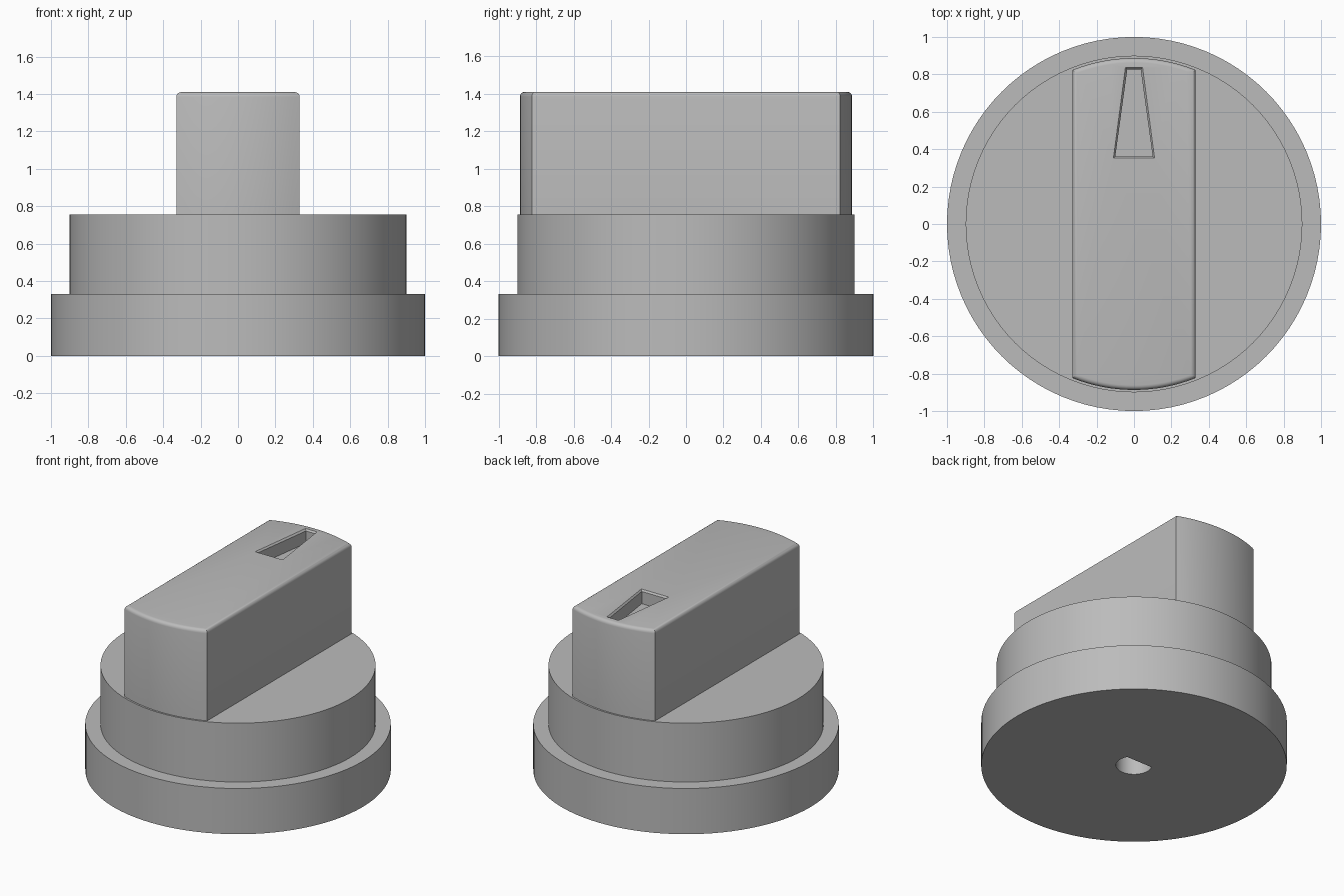
import bpy
import bmesh
import math

cube = bpy.data.objects.get("Cube")
if cube:
    bpy.data.objects.remove(cube, do_unlink=True)

SEGMENTS = 96
TOP = 1.41

grey = bpy.data.materials.new("mid grey plastic")
grey.use_nodes = True
GREY = (0.5, 0.5, 0.5, 1)
grey.diffuse_color = GREY
grey.node_tree.nodes["Principled BSDF"].inputs["Base Color"].default_value = GREY


def arc(radius, start, end, steps):
    """Points along a circular arc, angles in radians."""
    return [(radius * math.cos(start + (end - start) * i / steps),
             radius * math.sin(start + (end - start) * i / steps))
            for i in range(steps + 1)]


def loft(name, layers, round_top=0.0):
    """Solid through stacked (outline, height) layers with capped ends."""
    bm = bmesh.new()
    rings = [[bm.verts.new((x, y, z)) for x, y in outline] for outline, z in layers]
    count = len(rings[0])
    for low, high in zip(rings, rings[1:]):
        for i in range(count):
            j = (i + 1) % count
            bm.faces.new((low[i], low[j], high[j], high[i]))
    bm.faces.new(rings[0][::-1])
    cap = bm.faces.new(rings[-1])
    bmesh.ops.recalc_face_normals(bm, faces=bm.faces[:])
    if round_top:
        bmesh.ops.bevel(bm, geom=list(cap.edges), offset=round_top, segments=4,
                        profile=0.5, affect='EDGES', clamp_overlap=True)
    mesh = bpy.data.meshes.new(name)
    bm.to_mesh(mesh)
    bm.free()
    mesh.materials.append(grey)
    obj = bpy.data.objects.new(name, mesh)
    bpy.context.collection.objects.link(obj)
    return obj


def activate(obj):
    bpy.ops.object.select_all(action='DESELECT')
    obj.select_set(True)
    bpy.context.view_layer.objects.active = obj


def carve(obj, cutter):
    """Subtract the cutter, then smooth the curved walls."""
    cutter.hide_render = True
    cut = obj.modifiers.new("cut", 'BOOLEAN')
    cut.operation = 'DIFFERENCE'
    cut.solver = 'EXACT'
    cut.object = cutter
    activate(obj)
    bpy.ops.object.modifier_apply(modifier=cut.name)
    bpy.data.objects.remove(cutter, do_unlink=True)
    bpy.ops.object.shade_smooth_by_angle(angle=math.radians(30))


# Stepped round base: wide skirt below a narrower collar
skirt = arc(1.0, 0, math.tau, SEGMENTS)[:-1]
collar = arc(0.9, 0, math.tau, SEGMENTS)[:-1]
base = loft("stepped_base", [(skirt, 0), (skirt, 0.33), (collar, 0.33), (collar, 0.755)])

# D-shaped shaft socket, flat towards the back
flat = math.asin(0.055 / 0.118)
socket = arc(0.118, math.pi - flat, math.tau + flat, 40)
carve(base, loft("socket_cutter", [(socket, -0.1), (socket, 0.65)]))

# Finger grip: straight sides, ends curved with the collar, rounded top rim
half = math.acos(0.33 / 0.887)
grip_outline = (arc(0.887, half, math.pi - half, 16)
                + arc(0.887, math.pi + half, math.tau - half, 16))
grip = loft("finger_grip", [(grip_outline, 0.72), (grip_outline, TOP)], round_top=0.025)


# Tapered pointer recess with a slightly eased rim
def wedge(grow):
    return [(-0.1 - grow, 0.362 - grow), (0.1 + grow, 0.362 - grow),
            (0.036 + grow, 0.826 + grow), (-0.036 - grow, 0.826 + grow)]


carve(grip, loft("pointer_cutter", [(wedge(0), TOP - 0.1), (wedge(0), TOP - 0.012),
                                    (wedge(0.01), TOP), (wedge(0.01), TOP + 0.1)]))
